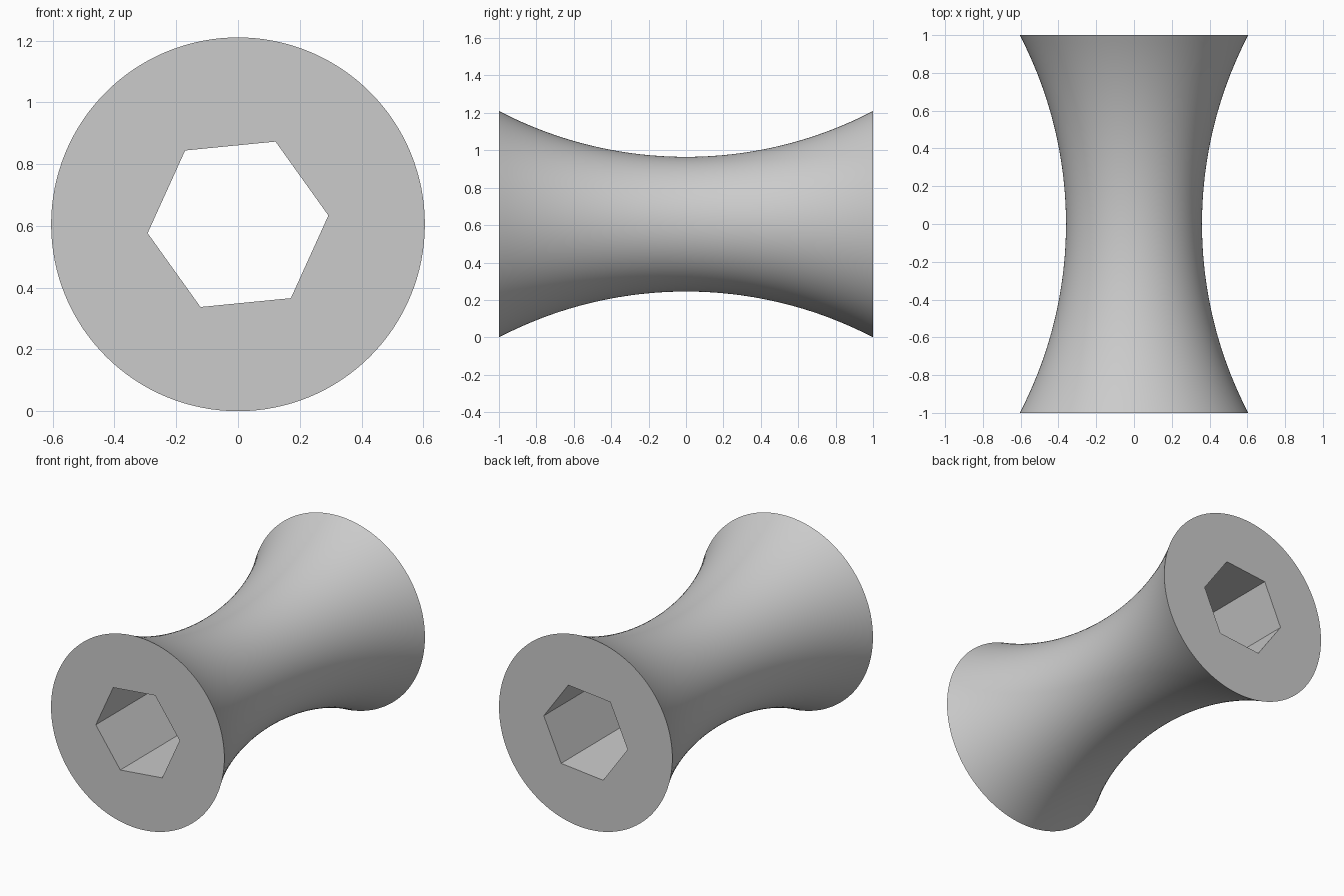
import bpy
import bmesh
from math import cos, sin, pi, radians, sqrt

cube = bpy.data.objects.get("Cube")
if cube:
    bpy.data.objects.remove(cube, do_unlink=True)

END_RADIUS = 0.605
WAIST_RADIUS = 0.36
HOLE_RADIUS = 0.294
HOLE_TURN = radians(5.6)
SIDES = 128
STEPS = 48

# Circular arc through the waist and both ends
SAG = END_RADIUS - WAIST_RADIUS
ARC = (1 + SAG * SAG) / (2 * SAG)


def waist_profile(y):
    return WAIST_RADIUS + ARC - sqrt(ARC * ARC - y * y)


def ring(bm, y, radius, sides, turn=0.0):
    """Closed loop of edges around the y axis."""
    verts = []
    for i in range(sides):
        a = turn + 2 * pi * i / sides
        verts.append(bm.verts.new((radius * cos(a), y, END_RADIUS + radius * sin(a))))
    return verts


def loop_edges(bm, verts):
    return [bm.edges.get((v, verts[i - 1])) for i, v in enumerate(verts)]


def skin(bm, rings):
    for a, b in zip(rings, rings[1:]):
        for i in range(len(a)):
            bm.faces.new((a[i - 1], a[i], b[i], b[i - 1]))


bm = bmesh.new()

# Concave outer wall
heights = [-1 + 2 * i / STEPS for i in range(STEPS + 1)]
outer = [ring(bm, y, waist_profile(y), SIDES) for y in heights]
skin(bm, outer)

# Straight hexagonal bore
bore = [ring(bm, y, HOLE_RADIUS, 6, HOLE_TURN) for y in (-1, 1)]
skin(bm, bore)

# Flat ends between the rim and the bore
for rim, hole, side in ((outer[0], bore[0], -1), (outer[-1], bore[1], 1)):
    edges = loop_edges(bm, rim) + loop_edges(bm, hole)
    bmesh.ops.triangle_fill(bm, edges=edges, use_beauty=True, normal=(0, side, 0))

bmesh.ops.recalc_face_normals(bm, faces=bm.faces[:])
mesh = bpy.data.meshes.new("waisted_spool")
bm.to_mesh(mesh)
bm.free()

spool = bpy.data.objects.new("waisted_spool", mesh)
bpy.context.collection.objects.link(spool)

# Plain grey
grey = bpy.data.materials.new("light_grey")
grey.use_nodes = True
colour = (0.6, 0.6, 0.6, 1)
grey.diffuse_color = colour
grey.node_tree.nodes["Principled BSDF"].inputs["Base Color"].default_value = colour
mesh.materials.append(grey)

# Smooth wall with crisp rims and bore edges
bpy.ops.object.select_all(action="DESELECT")
spool.select_set(True)
bpy.context.view_layer.objects.active = spool
bpy.ops.object.shade_smooth_by_angle(angle=radians(30))
